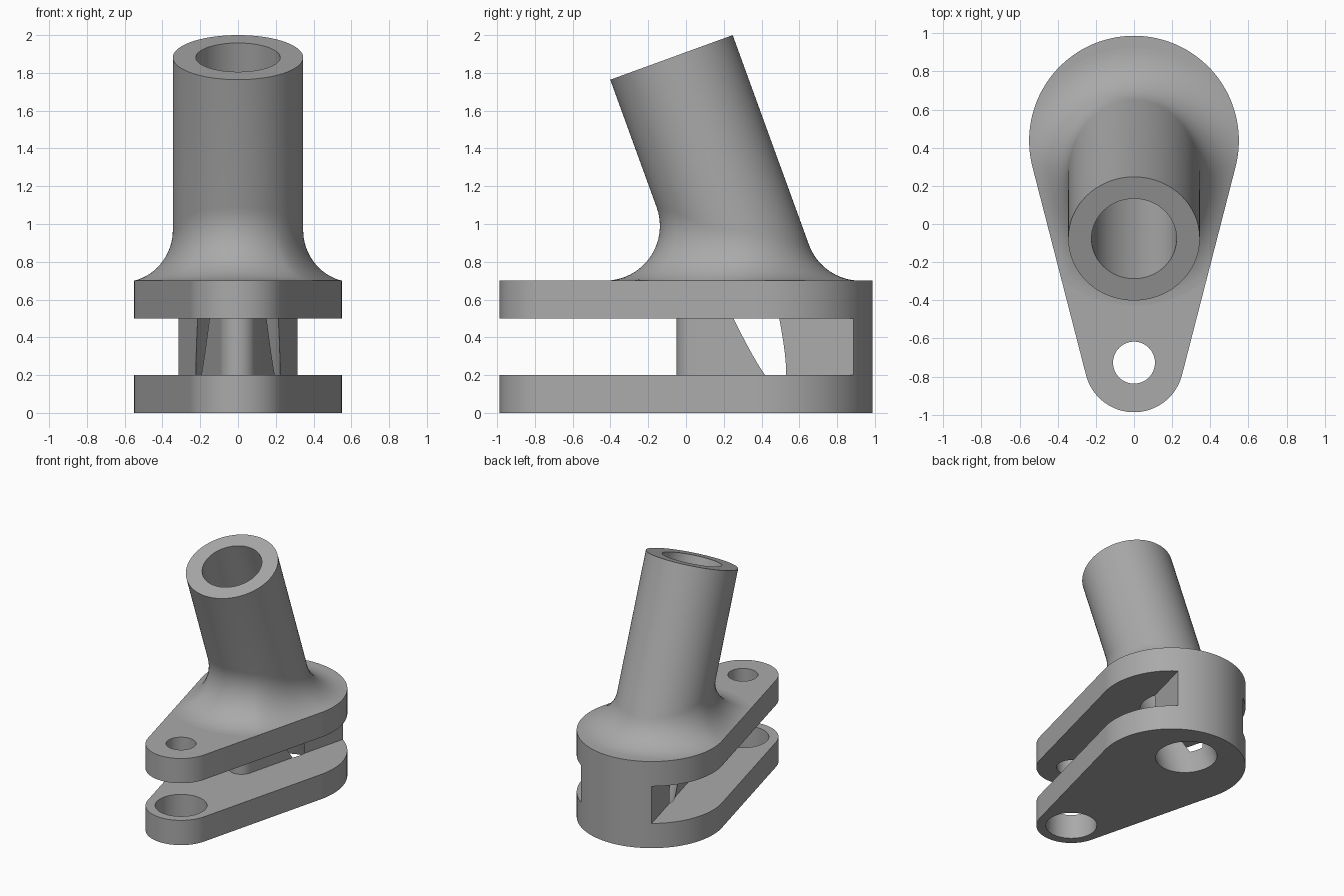
import bpy, bmesh
from math import sin, cos, asin, pi, radians, hypot
from mathutils import Vector

cube = bpy.data.objects.get("Cube")
if cube:
    bpy.data.objects.remove(cube, do_unlink=True)

grey = bpy.data.materials.new("plain_grey")
grey.use_nodes = True
colour = (0.4, 0.4, 0.4, 1)
grey.diffuse_color = colour
grey.node_tree.nodes["Principled BSDF"].inputs["Base Color"].default_value = colour

# Main sizes
BIG, BIG_Y = 0.55, 0.437
SMALL, SMALL_Y = 0.26, -0.727
LOW, HIGH, TOP = 0.2, 0.5, 0.7
TAPER = asin((BIG - SMALL) / (BIG_Y - SMALL_Y))
TILT = radians(20)
AXIS = Vector((0, -sin(TILT), cos(TILT)))
SIDE = Vector((1, 0, 0))
FORE = AXIS.cross(SIDE)
POST_END = Vector((0, -0.077, 1.882))
POST_R, BORE_R, FILLET = 0.345, 0.223, 0.29


def new_object(name, bm):
    bmesh.ops.recalc_face_normals(bm, faces=bm.faces)
    mesh = bpy.data.meshes.new(name)
    bm.to_mesh(mesh)
    bm.free()
    obj = bpy.data.objects.new(name, mesh)
    bpy.context.collection.objects.link(obj)
    mesh.materials.append(grey)
    return obj


def loft(name, rings):
    """Closed solid through rings that have equal point counts."""
    bm = bmesh.new()
    loops = [[bm.verts.new(p) for p in ring] for ring in rings]
    n = len(loops[0])
    for a, b in zip(loops, loops[1:]):
        for i in range(n):
            j = (i + 1) % n
            bm.faces.new((a[i], a[j], b[j], b[i]))
    bm.faces.new(loops[0])
    bm.faces.new(loops[-1])
    return new_object(name, bm)


def prism(name, outline, z0, z1):
    return loft(name, [[(x, y, z) for x, y in outline] for z in (z0, z1)])


def arc(cy, r, a0, a1, n):
    return [(r * cos(a0 + (a1 - a0) * i / n), cy + r * sin(a0 + (a1 - a0) * i / n))
            for i in range(n + 1)]


def cylinder(name, start, end, r, n=96):
    axis = (end - start).normalized()
    u = Vector((1, 0, 0))
    v = axis.cross(u)
    angles = [2 * pi * i / n for i in range(n)]
    return loft(name, [[c + r * (u * cos(a) + v * sin(a)) for a in angles]
                       for c in (start, end)])


def cut(obj, cutter):
    bpy.context.view_layer.objects.active = obj
    mod = obj.modifiers.new("cut", "BOOLEAN")
    mod.operation = "DIFFERENCE"
    mod.solver = "EXACT"
    mod.object = cutter
    bpy.ops.object.modifier_apply(modifier=mod.name)
    bpy.data.objects.remove(cutter, do_unlink=True)


def bore():
    return cylinder("bore_cutter", POST_END - AXIS * 2.4, POST_END + AXIS * 0.3, BORE_R)


def plate_distance(x, y):
    """Distance outside the plate outline and its outward direction."""
    s = 1 if x >= 0 else -1
    along = Vector((s * sin(TAPER), cos(TAPER)))
    normal = Vector((s * cos(TAPER), -sin(TAPER)))
    to_big, to_small = Vector((x, y - BIG_Y)), Vector((x, y - SMALL_Y))
    if to_big.dot(along) > 0:
        return to_big.length - BIG, to_big.normalized()
    if to_small.dot(along) < 0:
        return to_small.length - SMALL, to_small.normalized()
    return to_big.dot(normal) - BIG, normal


# Clevis body: tapered rounded block
outline = arc(BIG_Y, BIG, -TAPER, pi + TAPER, 96) + arc(SMALL_Y, SMALL, pi + TAPER, 2 * pi - TAPER, 64)
body = prism("clevis_body", outline, 0, TOP)

# Slot around the tapered web that joins both plates
WEB_Y, WEB_R, FAR = 0.045, 0.095, 1.25
nose = arc(WEB_Y, WEB_R, pi + TAPER, 2 * pi - TAPER, 32)
reach = nose[-1][0] + (FAR - nose[-1][1]) * sin(TAPER) / cos(TAPER)
slot = [(-reach, FAR)] + nose + [(reach, FAR), (FAR, FAR), (FAR, -FAR), (-FAR, -FAR), (-FAR, FAR)]
cut(body, prism("slot_cutter", slot, LOW, HIGH))

# Pin holes: wide below, narrow above
for r, z0, z1 in ((0.19, -0.1, 0.35), (0.11, 0.35, 0.8)):
    cut(body, cylinder("pin_cutter", Vector((0, SMALL_Y, z0)), Vector((0, SMALL_Y, z1)), r, 64))
cut(body, bore())

# Leaning post with a rolling fillet that stops at the plate rim
STEPS, COUNT = 16, 128
rings = [[] for _ in range(STEPS + 2)]
for i in range(COUNT):
    a = 2 * pi * i / COUNT
    out = SIDE * cos(a) + FORE * sin(a)
    start = POST_END + out * (POST_R + FILLET)
    lo, hi = (TOP - start.z) / AXIS.z, 0
    for _ in range(40):
        mid = (lo + hi) / 2
        c = start + AXIS * mid
        d, _n = plate_distance(c.x, c.y)
        if hypot(max(d, 0), c.z - TOP) < FILLET:
            lo = mid
        else:
            hi = mid
    c = start + AXIS * hi
    d, n = plate_distance(c.x, c.y)
    d = max(d, 0)
    foot = (Vector((c.x - n.x * d, c.y - n.y * d, TOP)) - c).normalized()
    for k in range(STEPS + 1):
        rings[k].append(c + foot.slerp(-out, k / STEPS) * FILLET)
    rings[-1].append(POST_END + out * POST_R)
post = loft("leaning_post", rings)
cut(post, bore())

# Smooth round walls, crisp edges
for obj in (body, post):
    bpy.ops.object.select_all(action="DESELECT")
    obj.select_set(True)
    bpy.context.view_layer.objects.active = obj
    bpy.ops.object.shade_smooth_by_angle(angle=radians(25))
